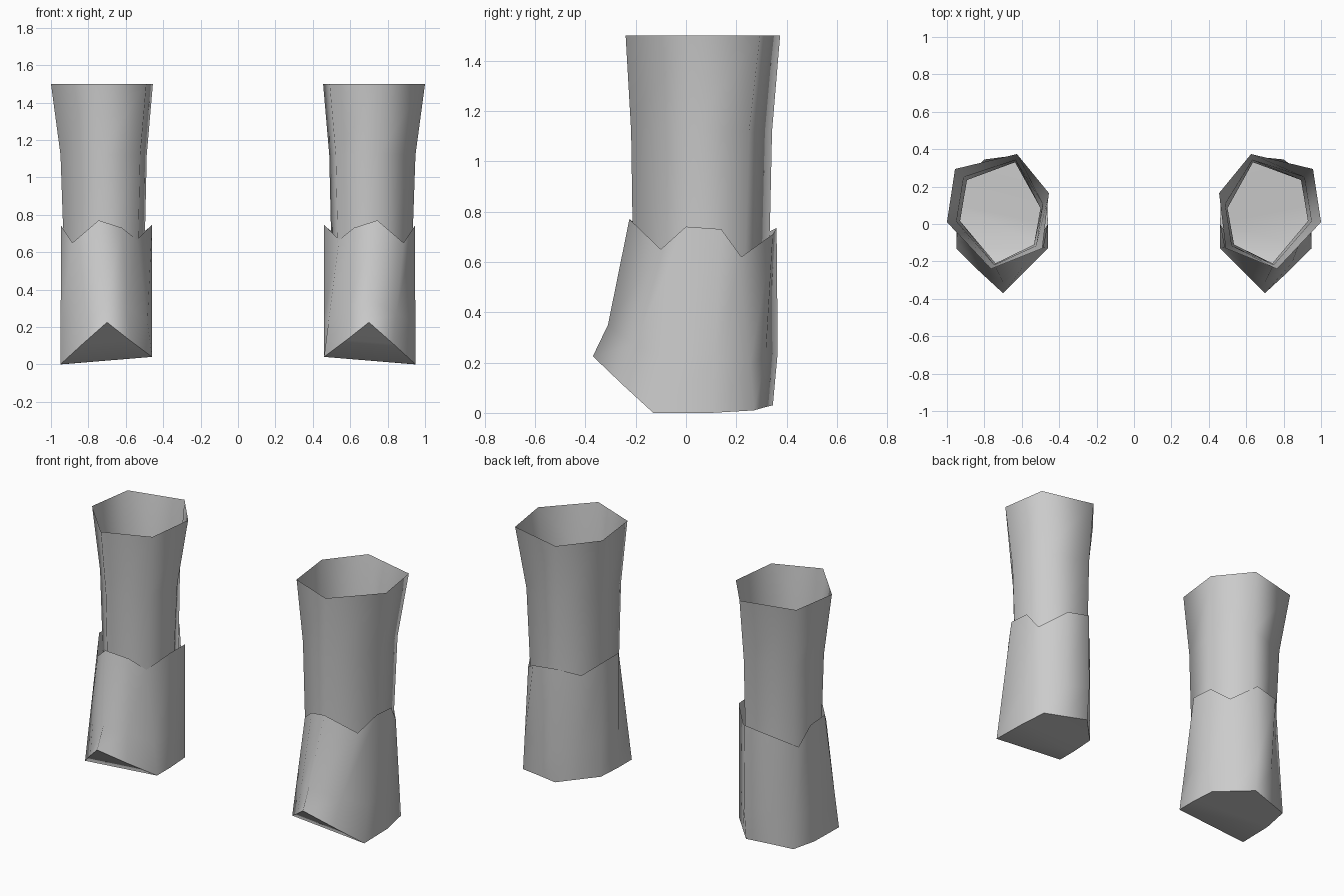
import bpy
from mathutils import Vector

default_cube = bpy.data.objects.get("Cube")
if default_cube:
    bpy.data.objects.remove(default_cube, do_unlink=True)

grey = bpy.data.materials.new("plain_grey")
grey.use_nodes = True
colour = (0.6, 0.6, 0.6, 1)
grey.diffuse_color = colour
grey.node_tree.nodes["Principled BSDF"].inputs["Base Color"].default_value = colour


def build(name, points, faces):
    """Make a smooth part for the left side (+x) and its mirror for the right."""
    for side, sign in (("left", 1), ("right", -1)):
        placed = [(sign * p[0], p[1], p[2]) for p in points]
        wound = [face[::sign] for face in faces]
        mesh = bpy.data.meshes.new(side + "_" + name)
        mesh.from_pydata(placed, [], wound)
        mesh.materials.append(grey)
        mesh.polygons.foreach_set("use_smooth", [True] * len(wound))
        mesh.update()
        part = bpy.data.objects.new(side + "_" + name, mesh)
        bpy.context.collection.objects.link(part)


def loft(name, rings):
    """Join equal rings, lowest first, into an open sleeve."""
    count = len(rings[0])
    points = [point for ring in rings for point in ring]
    faces = []
    for level in range(len(rings) - 1):
        low, high = level * count, (level + 1) * count
        for i in range(count):
            j = (i + 1) % count
            faces.append((low + i, low + j, high + j, high + i))
    build(name, points, faces)


def blend(ring_a, ring_b, amount):
    return [Vector(a).lerp(Vector(b), amount) for a, b in zip(ring_a, ring_b)]


# Shin sleeve: six-sided, flaring towards its open top
narrow = [(.74, -.21), (.93, .016), (.893, .235), (.636, .33), (.5, .085), (.535, -.11)]
flared = [(.765, -.24), (1, .01), (.957, .294), (.626, .374), (.455, .165), (.49, -.13)]
shin_base = [(x, y, .58) for x, y in narrow]
shin_knee = [(x, y, 1.12) for x, y in narrow]
shin_top = [(x, y, 1.5) for x, y in flared]
shin_waist = [Vector((p.x, p.y, 1.12)) for p in blend(shin_knee, shin_top, .27)]
loft("shin_sleeve", [shin_base, shin_waist, shin_top])

# Foot cuff: hem with a raised toe, and a zigzag upper rim
hem = [
    (.7, -.37, .225), (.83, -.25, .11), (.95, -.13, 0), (.945, .1, 0),
    (.92, .27, .01), (.79, .305, .02), (.65, .345, .03), (.56, .25, .035),
    (.47, .155, .04), (.46, 0, .04), (.46, -.13, .04), (.58, -.25, .13),
]
rim = [
    (.745, -.225, .77), (.885, -.1, .65), (.945, 0, .74), (.945, .14, .73),
    (.92, .22, .62), (.8, .345, .71), (.65, .36, .735), (.55, .23, .67),
    (.465, .15, .74), (.46, 0, .745), (.54, -.12, .665), (.62, -.17, .73),
]
instep = blend(hem, rim, .3)
instep[0] = Vector((.7, -.31, .35))
instep[6].y += .015
loft("foot_cuff", [hem, instep, rim])

# Sole: strips across the hem from toe to heel
strips = [(11, 1, 0)]
strips += [(12 - i - 1, i + 1, i, 12 - i) for i in range(1, 5)]
strips += [(6, 5, 7)]
build("sole", hem, strips)
